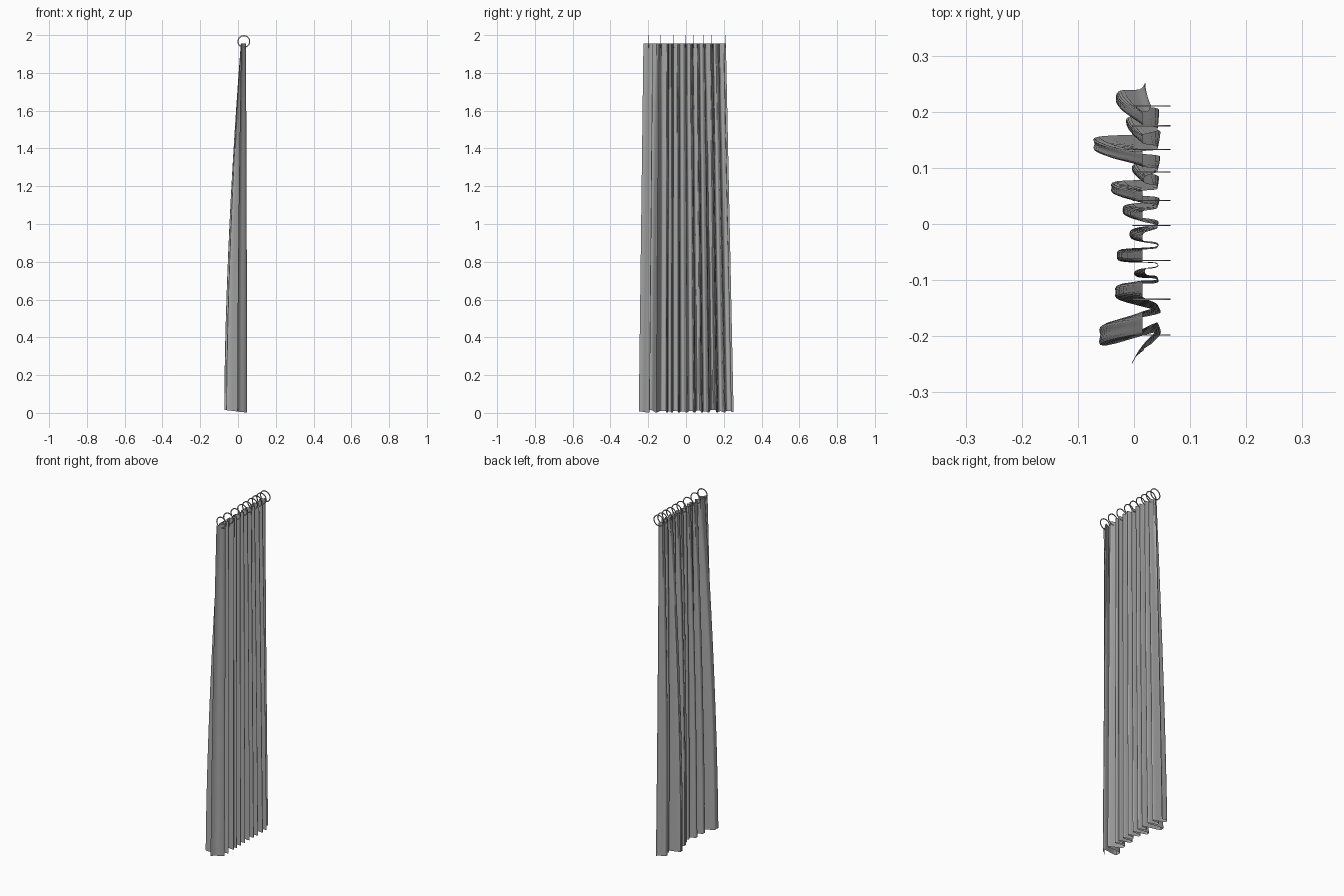
import bpy
import bmesh
import math
from mathutils import Vector

cube = bpy.data.objects.get("Cube")
if cube:
    bpy.data.objects.remove(cube, do_unlink=True)


def make_material(name, value):
    mat = bpy.data.materials.new(name)
    mat.use_nodes = True
    colour = (value, value, value, 1)
    mat.diffuse_color = colour
    mat.node_tree.nodes["Principled BSDF"].inputs["Base Color"].default_value = colour
    return mat


def finish(bm, name, mat, smooth):
    mesh = bpy.data.meshes.new(name)
    bm.to_mesh(mesh)
    bm.free()
    mesh.materials.append(mat)
    obj = bpy.data.objects.new(name, mesh)
    bpy.context.collection.objects.link(obj)
    if smooth:
        bpy.ops.object.select_all(action="DESELECT")
        obj.select_set(True)
        bpy.context.view_layer.objects.active = obj
        bpy.ops.object.shade_smooth_by_angle(angle=math.radians(40))
    return obj


def spline(points, steps):
    """Catmull-Rom curve through the points."""
    pts = [points[0]] + points + [points[-1]]
    out = []
    for a, b, c, d in zip(pts, pts[1:], pts[2:], pts[3:]):
        for i in range(steps):
            t = i / steps
            out.append(0.5 * (2 * b + (c - a) * t + (2 * a - 5 * b + 4 * c - d) * t * t
                              + (3 * b - a - 3 * c + d) * t ** 3))
    return out + [points[-1]]


FABRIC = make_material("grey fabric", 0.4)
TOP_Z = 1.955
CREST = 0.042

# Hem folds: centre y, tip x, half width
folds = [(0.226, -0.032, 0.012), (0.183, -0.014, 0.009), (0.143, -0.07, 0.013),
         (0.1, -0.004, 0.008), (0.065, -0.04, 0.011), (0.025, -0.02, 0.01),
         (-0.018, -0.008, 0.01), (-0.056, -0.03, 0.011), (-0.088, 0.0, 0.007),
         (-0.122, -0.033, 0.014), (-0.198, -0.06, 0.019)]

hem = [Vector((0.02, 0.252)), Vector((0.01, 0.24))]
for i, (y, x, w) in enumerate(folds):
    hem += [Vector((x + 0.008, y + w)), Vector((x, y)), Vector((x + 0.008, y - w))]
    if i + 1 < len(folds):
        crest_y = (y - w + folds[i + 1][0] + folds[i + 1][2]) / 2
        hem += [Vector((CREST - 0.004, crest_y + 0.004)), Vector((CREST - 0.004, crest_y - 0.004))]
hem += [Vector((CREST, -0.192)), Vector((0.035, -0.21)), Vector((0.01, -0.228)),
        Vector((-0.004, -0.25))]
hem = spline(hem, 4)

# Pleated curtain: shallow gathers at the top opening into deep folds at the hem
bm = bmesh.new()
LEVELS = 12
rows = []
for level in range(LEVELS + 1):
    t = level / LEVELS
    spread = 1 - (1 - t) ** 1.7
    row = []
    for p in hem:
        depth = max(0, CREST - p.x)
        top = Vector((CREST - 0.027 * min(1, depth / 0.05), 0.87 * p.y - 0.008))
        x = top.x + (p.x - top.x) * spread
        y = top.y + (p.y - top.y) * t
        z_hem = 0.002 + 0.12 * depth
        row.append(bm.verts.new((x, y, TOP_Z + (z_hem - TOP_Z) * t)))
    rows.append(row)
for upper, lower in zip(rows, rows[1:]):
    for i in range(len(hem) - 1):
        bm.faces.new((upper[i], upper[i + 1], lower[i + 1], lower[i]))
finish(bm, "curtain", FABRIC, True)

# Flat hanging rings
ring_ys = [0.21, 0.175, 0.133, 0.093, 0.042, -0.003, -0.065, -0.134, -0.198]
SIDES = 20
for n, ring_y in enumerate(ring_ys):
    bm = bmesh.new()
    loops = []
    for radius, dy in ((0.034, -0.001), (0.034, 0.001), (0.028, 0.001), (0.028, -0.001)):
        loops.append([bm.verts.new((0.031 + radius * math.cos(math.tau * k / SIDES), ring_y + dy,
                                    1.966 + radius * math.sin(math.tau * k / SIDES)))
                      for k in range(SIDES)])
    for a, b in zip(loops, loops[1:] + loops[:1]):
        for k in range(SIDES):
            j = (k + 1) % SIDES
            bm.faces.new((a[k], a[j], b[j], b[k]))
    bmesh.ops.recalc_face_normals(bm, faces=bm.faces)
    finish(bm, f"ring_{n + 1}", FABRIC, True)
